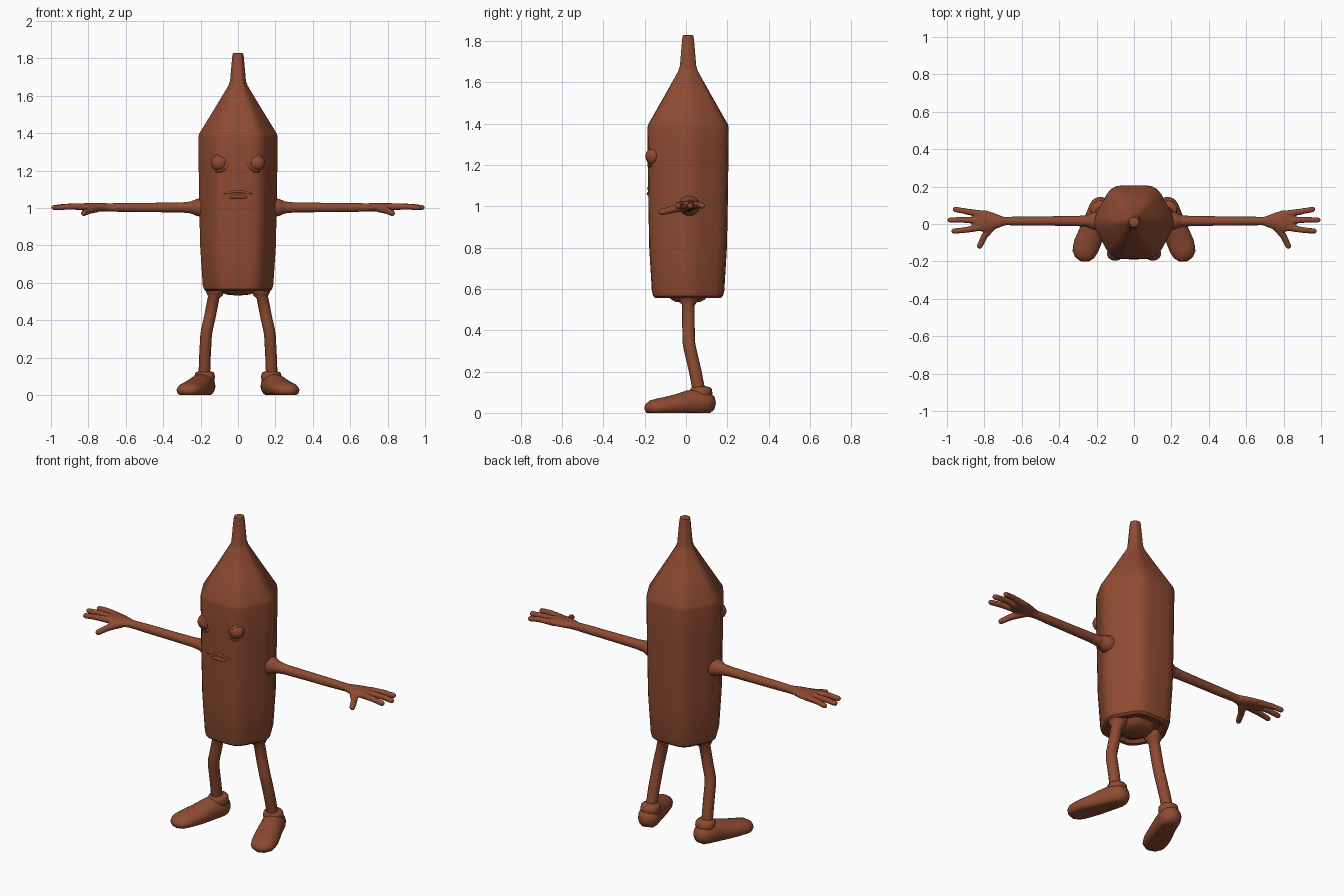
import bpy, bmesh, math
from mathutils import Vector

if "Cube" in bpy.data.objects:
    bpy.data.objects.remove(bpy.data.objects["Cube"])

mat = bpy.data.materials.new("brown")
mat.diffuse_color = (0.27, 0.07, 0.032, 1)
mat.use_nodes = True
mat.node_tree.nodes["Principled BSDF"].inputs["Base Color"].default_value = mat.diffuse_color


def finish(name, bm, angle=40, mirror=False, voxel=0):
    bmesh.ops.recalc_face_normals(bm, faces=bm.faces)
    me = bpy.data.meshes.new(name)
    bm.to_mesh(me)
    bm.free()
    ob = bpy.data.objects.new(name, me)
    bpy.context.collection.objects.link(ob)
    me.materials.append(mat)
    bpy.ops.object.select_all(action='DESELECT')
    bpy.context.view_layer.objects.active = ob
    ob.select_set(True)
    bpy.ops.object.shade_smooth_by_angle(angle=math.radians(angle))
    if voxel:
        m = ob.modifiers.new("fuse", 'REMESH')
        m.mode, m.voxel_size, m.use_smooth_shade = 'VOXEL', voxel, True
        m = ob.modifiers.new("soften", 'SMOOTH')
        m.factor, m.iterations = 0.5, 4
    if mirror:
        m = ob.modifiers.new("mirror", 'MIRROR')
        m.use_mirror_merge = False
    return ob


def loft(bm, rings):
    vs = [[bm.verts.new(p) for p in r] for r in rings]
    n = len(vs[0])
    for a, b in zip(vs, vs[1:]):
        for i in range(n):
            j = (i + 1) % n
            bm.faces.new((a[i], a[j], b[j], b[i]))
    bm.faces.new(vs[0][::-1])
    bm.faces.new(vs[-1])


def tube(bm, pts, radii, up=(0, 0, 1), sides=14, cap=1.0):
    """Round-ended tube; each radius is a number or (sideways, up)."""
    pts = [Vector(p) for p in pts]
    radii = [r if isinstance(r, tuple) else (r, r) for r in radii]
    n = len(pts)
    tans = [(pts[min(i + 1, n - 1)] - pts[max(i - 1, 0)]).normalized() for i in range(n)]
    angs = [math.radians(a) for a in (80, 55, 28)]
    st = [(pts[0] - tans[0] * radii[0][0] * math.sin(a) * cap, tans[0], radii[0], math.cos(a)) for a in angs]
    st += [(p, t, r, 1) for p, t, r in zip(pts, tans, radii)]
    st += [(pts[-1] + tans[-1] * radii[-1][0] * math.sin(a) * cap, tans[-1], radii[-1], math.cos(a)) for a in angs[::-1]]
    rings = []
    for p, t, r, s in st:
        side = t.cross(Vector(up)).normalized()
        u = side.cross(t)
        rings.append([p + s * (side * r[0] * math.cos(k) + u * r[1] * math.sin(k))
                      for k in (2 * math.pi * i / sides for i in range(sides))])
    loft(bm, rings)


# Body: soft-cornered hexagon lofted from base to nozzle tip
corners = [Vector(c) for c in ((.227, 0), (.12, .197), (-.12, .197), (-.227, 0), (-.12, -.197), (.12, -.197))]
section = []
for i, c in enumerate(corners):
    a, b = c.lerp(corners[i - 1], .25), c.lerp(corners[(i + 1) % 6], .25)
    section += [(1 - t) ** 2 * a + 2 * t * (1 - t) * c + t * t * b for t in (0, .33, .67, 1)]
profile = [(.02, .532), (.3, .537), (.42, .55), (.5, .572), (.62, .572), (.7, .556), (.8, .556),
           (.86, .566), (.89, .59), (.955, .8), (.975, 1.0), (.99, 1.2), (1, 1.375), (.985, 1.395),
           (.58, 1.535), (.24, 1.655), (.2, 1.68), (.145, 1.81), (.13, 1.826), (.09, 1.83)]
bm = bmesh.new()
loft(bm, [[Vector((p.x * s, p.y * s + .01, z)) for p in section] for s, z in profile])
finish("body", bm, 32)


def front(x):
    """y of the body front at the height of the face"""
    return .01 + .98 * (-.195 + max(0, abs(x) - .105) * 1.5)


# Eyes: ellipsoids cut by a slanted lid, with a raised rim
lid_point, lid_normal = Vector((.09, 0, 1.26)), Vector((-.05, 0, .08)).normalized()
bm = bmesh.new()
bmesh.ops.create_uvsphere(bm, u_segments=24, v_segments=16, radius=1)
for v in bm.verts:
    v.co = Vector((.1 + v.co.x * .045, -.158 + v.co.y * .038, 1.242 + v.co.z * .043))
cut = bmesh.ops.bisect_plane(bm, geom=bm.verts[:] + bm.edges[:] + bm.faces[:],
                             plane_co=lid_point, plane_no=lid_normal, clear_outer=True)
bmesh.ops.holes_fill(bm, edges=[e for e in bm.edges if e.is_boundary])
finish("eyes", bm, mirror=True)

bm = bmesh.new()
rim = []
for i in range(37):
    a = 2 * math.pi * i / 36 - math.pi / 2
    p = Vector((.1 + .049 * math.cos(a), 0, 1.242 + .047 * math.sin(a)))
    p -= lid_normal * max(0, (p - lid_point).dot(lid_normal))
    p.y = front(p.x) + .001
    rim.append(p)
tube(bm, rim, [.006] * 37, up=(0, 1, 0), sides=8, cap=0.1)
# Heavy slanted brow along the lid
brow = [(x, front(x) + .002, 1.262 + (x - .09) * .62) for x in (.048, .07, .09, .11, .135)]
tube(bm, brow, [.006, .009, .011, .011, .007], sides=10)
finish("eye_rims_and_brows", bm, mirror=True)

# Mouth: downturned upper lip and a fuller lower lip
bm = bmesh.new()
for half, z, rise, r in ((.075, 1.074, .014, .008), (.05, 1.055, .006, .010)):
    ts = [-1 + i / 5 for i in range(11)]
    tube(bm, [(t * half, front(0) + .001, z + rise * (1 - t * t)) for t in ts],
         [r * (1 - .6 * t * t) for t in ts], sides=10)
finish("mouth", bm)

# Arms with flared shoulders, flat palms, three fingers and a thumb
bm = bmesh.new()
tube(bm, [(x, .016, 1.003) for x in (.17, .205, .228, .25, .3, .45, .6, .69, .72)],
     [.052, .05, .044, .033, .028, .026, .025, .023, .024], cap=.2)
tube(bm, [(.70, .014, 1.004), (.75, .014, 1.005), (.80, .016, 1.006), (.84, .018, 1.006)],
     [(.026, .022), (.046, .023), (.060, .022), (.054, .018)], cap=.4)
for base, mid, tip in (((.82, .055), (.90, .068), (.955, .078)),
                       ((.82, .018), (.91, .022), (.983, .021)),
                       ((.82, -.018), (.90, -.032), (.963, -.038))):
    tube(bm, [(*base, 1.006), (*mid, 1.008), (*tip, 1.002)], [.019, .016, .015])
tube(bm, [(.755, -.005, 1.0), (.80, -.065, .985), (.825, -.118, .972)], [.024, .018, .016])
finish("arms", bm, mirror=True, voxel=.006)

# Legs with a flared hip and bent knee
bm = bmesh.new()
tube(bm, [(.122, .012, .575), (.124, .012, .555), (.126, .012, .54), (.130, .012, .522), (.150, .012, .42),
          (.167, .013, .345), (.171, .018, .315), (.177, .045, .2), (.181, .066, .09)],
     [.054, .05, .044, .031, .031, .031, .031, .031, .031], up=(0, 1, 0), cap=.2)
finish("legs", bm, mirror=True)

# Ankle cuffs
bm = bmesh.new()
tube(bm, [(.178, .073, .07), (.178, .073, .095), (.178, .073, .115)], [.05, .055, .052],
     up=(0, 1, 0), sides=20, cap=.3)
finish("ankle_cuffs", bm, mirror=True)

# Shoes: turned-out rounded forms, flattened on the ground
bm = bmesh.new()
tube(bm, [(.180, .085, .048), (.192, .05, .05), (.208, .005, .045), (.228, -.05, .036), (.250, -.105, .030), (.261, -.135, .027)],
     [(.060, .062), (.062, .066), (.064, .062), (.069, .053), (.071, .046), (.068, .043)], sides=24)
for v in bm.verts:
    v.co.z = max(v.co.z, .012 if v.co.z < -.012 else 0) if v.co.z > 0 else 0
finish("shoes", bm, 50, mirror=True)
